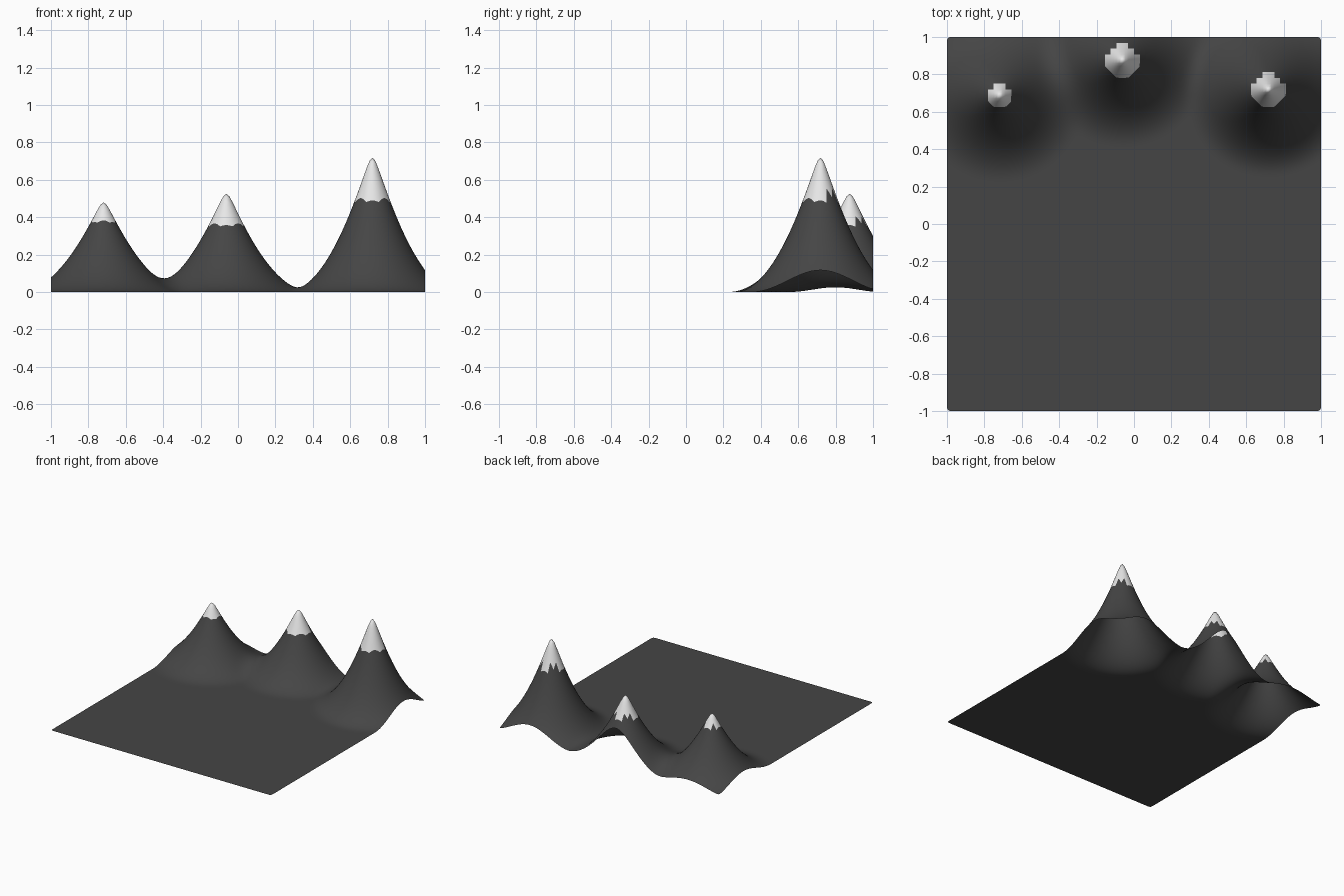
import bpy, bmesh, math

if "Cube" in bpy.data.objects:
    bpy.data.objects.remove(bpy.data.objects["Cube"])

N = 64                      # grid cells per side
CELL = 2 / N
REACH = 0.46                # foot radius of each mountain
# peak vertex (column, row), pulled height, snow radius in cells
PEAKS = [(9, 54, 0.52, 2), (30, 60, 0.57, 3), (55, 55, 0.78, 3)]


def material(name, value):
    m = bpy.data.materials.new(name)
    m.diffuse_color = (value, value, value, 1)
    m.use_nodes = True
    m.node_tree.nodes["Principled BSDF"].inputs["Base Color"].default_value = m.diffuse_color
    return m


def height(i, j):
    z = 0
    for pi, pj, h, _ in PEAKS:
        r = math.hypot(i - pi, j - pj) * CELL
        z += h * max(0, 1 - r / REACH) ** 2
    return z


def snow_state(i, j):
    """'all', 'half' or None, plus the direction of the cell from its peak."""
    for pi, pj, _, n in PEAKS:
        dx, dy = i + 0.5 - pi, j + 0.5 - pj
        far = abs(dx) + abs(dy) + 1
        if max(abs(dx), abs(dy)) > n:
            continue
        if far <= n + 1:
            return 'all', dx, dy
        if far <= n + 2 and dy < 0:      # snow line is cut diagonally in front
            return 'half', dx, dy
    return None, 0, 0


# terrain sheet pulled up into three mountains
bm = bmesh.new()
v = [[bm.verts.new((i * CELL - 1, j * CELL - 1, height(i, j)))
      for j in range(N + 1)] for i in range(N + 1)]


def face(verts, mat):
    f = bm.faces.new(verts)
    f.material_index = mat
    f.smooth = True


for i in range(N):
    for j in range(N):
        a, b, c, d = v[i][j], v[i + 1][j], v[i + 1][j + 1], v[i][j + 1]
        state, dx, dy = snow_state(i, j)
        if state == 'half' and dx > 0:
            face((a, c, d), 1)
            face((a, b, c), 0)
        elif state == 'half':
            face((b, c, d), 1)
            face((a, b, d), 0)
        else:
            face((a, b, c, d), 1 if state else 0)

mesh = bpy.data.meshes.new("mountain_terrain")
bm.to_mesh(mesh)
bm.free()
mesh.materials.append(material("dark rock", 0.06))
mesh.materials.append(material("snow", 0.8))
terrain = bpy.data.objects.new("mountain_terrain", mesh)
bpy.context.collection.objects.link(terrain)

# rounding of the summits
sub = terrain.modifiers.new("rounding", 'SUBSURF')
sub.levels = sub.render_levels = 1
